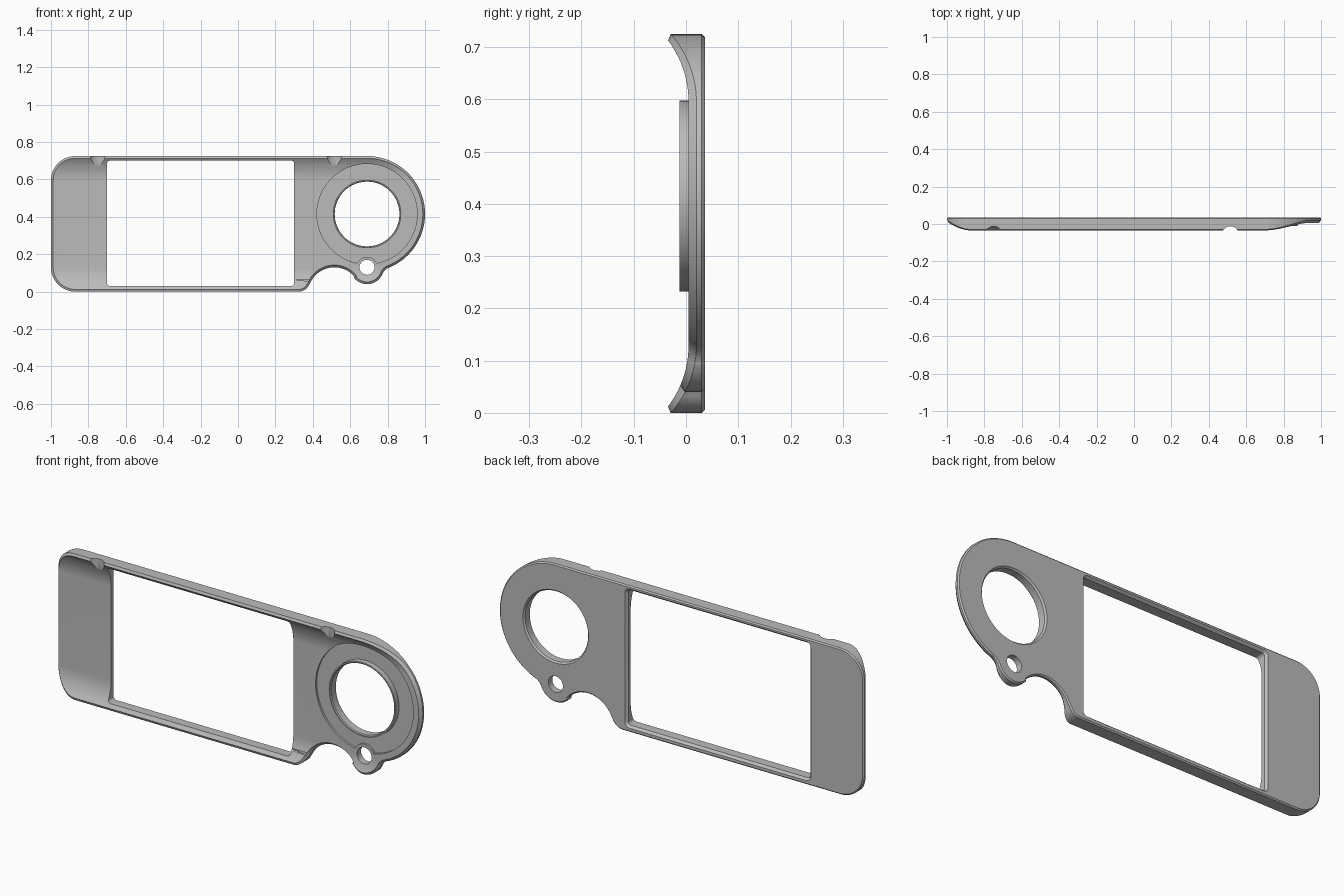
import bpy, bmesh, math
from mathutils import Vector

if "Cube" in bpy.data.objects:
    bpy.data.objects.remove(bpy.data.objects["Cube"])

grey = bpy.data.materials.new("plain_grey")
grey.use_nodes = True
grey.diffuse_color = (0.5, 0.5, 0.5, 1)
grey.node_tree.nodes["Principled BSDF"].inputs["Base Color"].default_value = (0.5, 0.5, 0.5, 1)

HEIGHT, BACK = 0.725, 0.036
DIAL, EYELET = (0.69, 0.415), (0.69, 0.13)


def arc(center, r, start, end, n=16):
    """Points on an arc in the x-z plane, angles in degrees."""
    angles = [math.radians(start + (end - start) * i / n) for i in range(n + 1)]
    return [(center[0] + r * math.cos(a), center[1] + r * math.sin(a)) for a in angles]


def circle(center, r, n=64):
    return arc(center, r, 0, 360, n)[:-1]


def rounded_rect(x0, x1, z0, z1, r):
    return (arc((x1 - r, z0 + r), r, -90, 0, 6) + arc((x1 - r, z1 - r), r, 0, 90, 6)
            + arc((x0 + r, z1 - r), r, 90, 180, 6) + arc((x0 + r, z0 + r), r, 180, 270, 6))


def inset(points, d):
    """Shrink a counter-clockwise loop by d."""
    out = []
    for i, p in enumerate(points):
        t = Vector(points[(i + 1) % len(points)]) - Vector(points[i - 1])
        t.normalize()
        out.append((p[0] - t.y * d, p[1] + t.x * d))
    return out


def loft(bm, layers, closed=False):
    """Skin (loop, y) layers; cap the ends, or join last to first."""
    rings = [[bm.verts.new((x, y, z)) for x, z in pts] for pts, y in layers]
    pairs = list(zip(rings, rings[1:])) + ([(rings[-1], rings[0])] if closed else [])
    for a, b in pairs:
        for i in range(len(a)):
            j = (i + 1) % len(a)
            bm.faces.new((a[i], a[j], b[j], b[i]))
    if not closed:
        bm.faces.new(rings[0])
        bm.faces.new(rings[-1])
    bmesh.ops.recalc_face_normals(bm, faces=bm.faces)


def finish(bm, name):
    bmesh.ops.recalc_face_normals(bm, faces=bm.faces)
    mesh = bpy.data.meshes.new(name)
    bm.to_mesh(mesh)
    bm.free()
    ob = bpy.data.objects.new(name, mesh)
    bpy.context.collection.objects.link(ob)
    mesh.materials.append(grey)
    return ob


def lofted(name, layers, closed=False):
    bm = bmesh.new()
    loft(bm, layers, closed)
    return finish(bm, name)


def boolean(target, cutter, operation="DIFFERENCE"):
    mod = target.modifiers.new(cutter.name, "BOOLEAN")
    mod.object, mod.operation, mod.solver = cutter, operation, "EXACT"
    bpy.context.view_layer.objects.active = target
    bpy.ops.object.modifier_apply(modifier=mod.name)
    bpy.data.objects.remove(cutter)


# Outer outline: rounded left end, scalloped lower edge, eyelet tab, round right end
raw = (arc((-0.87, 0.13), 0.13, 180, 270)
       + arc((0.325, 0.06), 0.06, 270, 335, 10)
       + arc((0.515, -0.01), 0.14, 155, 39, 24)
       + arc(EYELET, 0.09, 219, 337, 24)
       + arc((0.828, 0.072), 0.06, 157, 112, 8)
       + arc(DIAL, 0.31, -68, 90, 48)
       + arc((-0.87, HEIGHT - 0.13), 0.13, 90, 180))
outline = raw

# Faceplate: chamfered slab whose front curls forward at top and bottom
bm = bmesh.new()
loft(bm, [(inset(outline, 0.006), BACK), (outline, 0.03),
          (outline, 0.02), (inset(outline, 0.012), 0.005)])
CURL, R = 0.13, 0.196
for i in range(13):
    d = CURL * i / 12
    for z in (CURL - d, HEIGHT - CURL + d):
        if 0.005 < z < HEIGHT - 0.005:
            bmesh.ops.bisect_plane(bm, geom=bm.verts[:] + bm.edges[:] + bm.faces[:],
                                   plane_co=(0, 0, z), plane_no=(0, 0, 1), dist=1e-5)
for v in bm.verts:
    if v.co.y < 0.025:
        d = max(0, CURL - v.co.z, v.co.z - (HEIGHT - CURL))
        v.co.y -= R - math.sqrt(R * R - d * d)
body = finish(bm, "faceplate")

# Recess round the dial, leaving a raised rim at the eyelet
recess = lofted("dial_recess", [(circle(DIAL, 0.268, 96), -0.1), (circle(DIAL, 0.268, 96), 0.015)])
rim = lofted("eyelet_rim", [(circle(EYELET, 0.056, 40), -0.2), (circle(EYELET, 0.056, 40), 0.1)])
boolean(recess, rim)
boolean(body, recess)

# Screen window with a chamfer on the back edge
window = rounded_rect(-0.70, 0.30, 0.03, 0.70, 0.015)
wide = rounded_rect(-0.71, 0.31, 0.02, 0.71, 0.025)
boolean(body, lofted("window_cutter", [(window, -0.2), (window, 0.024), (wide, BACK), (wide, 0.1)]))

# Dial opening and eyelet hole
for name, center, r in (("dial_cutter", DIAL, 0.18), ("eyelet_cutter", EYELET, 0.04)):
    boolean(body, lofted(name, [(circle(center, r), -0.2), (circle(center, r), 0.1)]))

# Round finger notches in the top front edge
for x in (-0.75, 0.515):
    bm = bmesh.new()
    bmesh.ops.create_cone(bm, cap_ends=True, segments=48, radius1=0.045, radius2=0.045, depth=0.3)
    bmesh.ops.translate(bm, verts=bm.verts, vec=(x, -0.057, HEIGHT))
    boolean(body, finish(bm, "notch_cutter"))

# Raised collar lining the dial opening
collar = lofted("dial_collar", [(circle(DIAL, 0.183), -0.012), (circle(DIAL, 0.183), 0.02),
                                (circle(DIAL, 0.1802), 0.02), (circle(DIAL, 0.1802), BACK),
                                (circle(DIAL, 0.180), BACK), (circle(DIAL, 0.173), 0.028),
                                (circle(DIAL, 0.173), -0.008), (circle(DIAL, 0.177), -0.012)], True)

# Shade smooth across curves, keep edges crisp
for ob in (body, collar):
    bpy.ops.object.select_all(action="DESELECT")
    ob.select_set(True)
    bpy.context.view_layer.objects.active = ob
    bpy.ops.object.shade_smooth_by_angle(angle=math.radians(25))
